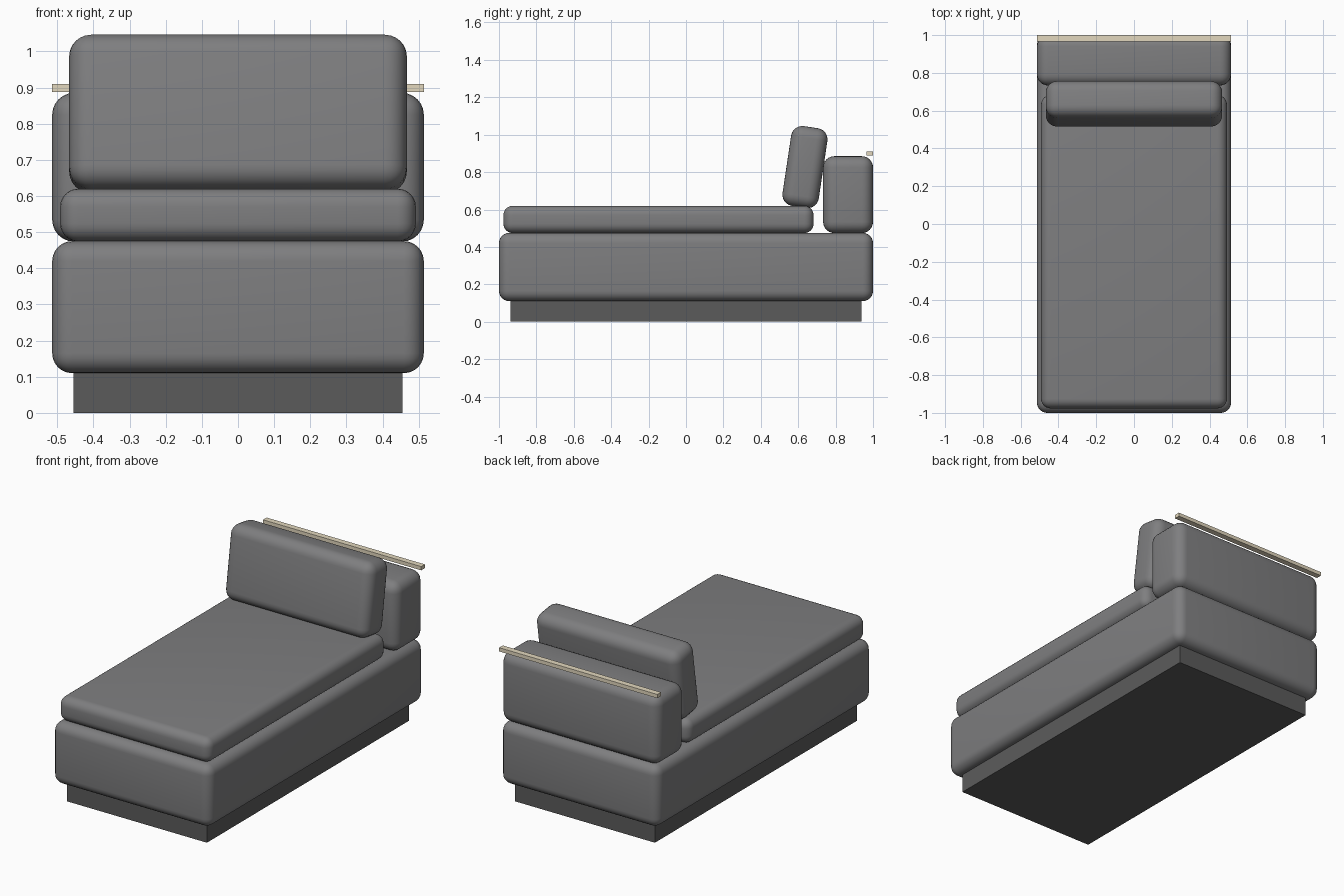
import bpy
import bmesh
from math import radians

if "Cube" in bpy.data.objects:
    bpy.data.objects.remove(bpy.data.objects["Cube"])


def material(name, rgb):
    mat = bpy.data.materials.new(name)
    mat.diffuse_color = (*rgb, 1.0)
    mat.use_nodes = True
    mat.node_tree.nodes["Principled BSDF"].inputs["Base Color"].default_value = mat.diffuse_color
    return mat


def block(name, size, center, mat, radius=0.0, tilt=0.0):
    """Box of the given size, optionally rounded and tilted about x."""
    bm = bmesh.new()
    bmesh.ops.create_cube(bm, size=1.0)
    bmesh.ops.scale(bm, vec=size, verts=bm.verts)
    if radius:
        bmesh.ops.bevel(bm, geom=bm.edges[:], offset=radius, segments=6,
                        profile=0.5, affect='EDGES', clamp_overlap=True)
    mesh = bpy.data.meshes.new(name)
    bm.to_mesh(mesh)
    bm.free()
    mesh.materials.append(mat)
    obj = bpy.data.objects.new(name, mesh)
    bpy.context.collection.objects.link(obj)
    obj.location = center
    obj.rotation_euler.x = tilt
    if radius:
        bpy.ops.object.select_all(action='DESELECT')
        obj.select_set(True)
        bpy.context.view_layer.objects.active = obj
        bpy.ops.object.shade_smooth_by_angle(angle=radians(40))
    return obj


wood = material("pale_wood", (0.76, 0.68, 0.51))
fabric = material("grey_fabric", (0.21, 0.21, 0.215))
dark = material("dark_grey", (0.105, 0.105, 0.105))

# Recessed plinth under the daybed
block("plinth", (0.91, 1.876, 0.11), (0, 0, 0.055), dark)

# Upholstered base and mattress
block("base", (1.028, 2.0, 0.365), (0, 0, 0.2925), fabric, 0.055)
block("seat_cushion", (0.984, 1.658, 0.146), (0, -0.147, 0.547), fabric, 0.05)

# Back block with leaning cushion
block("backrest", (1.028, 0.267, 0.411), (0, 0.8665, 0.6795), fabric, 0.06)
block("back_cushion", (0.934, 0.196, 0.431), (0, 0.636, 0.827), fabric, 0.06, radians(-8.5))

# Thin wooden rail along the rear edge
block("rear_rail", (1.028, 0.034, 0.022), (0, 0.983, 0.899), wood)
